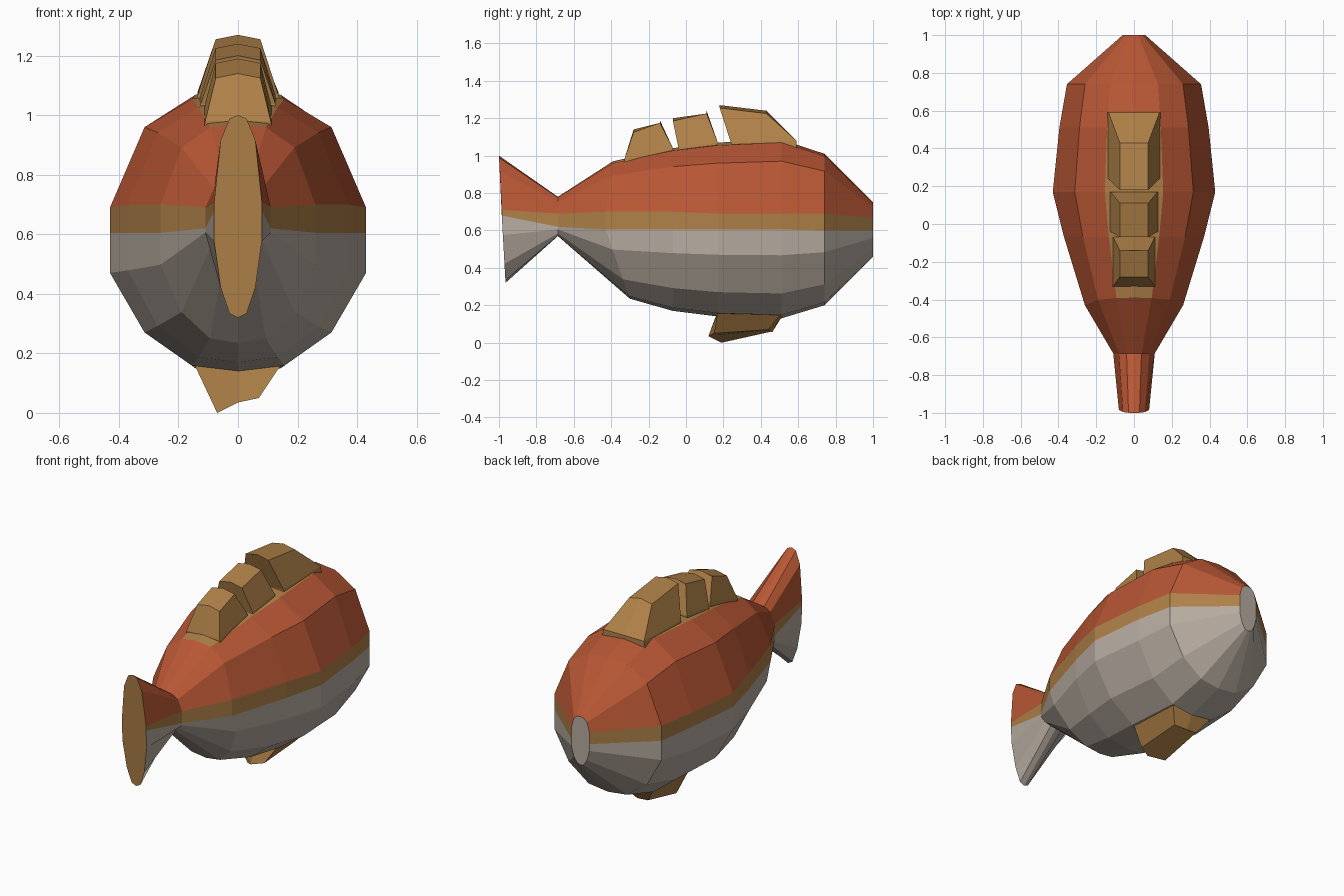
import bpy, bmesh

if "Cube" in bpy.data.objects:
    bpy.data.objects.remove(bpy.data.objects["Cube"])

def material(name, rgb):
    m = bpy.data.materials.new(name)
    m.diffuse_color = (*rgb, 1)
    m.use_nodes = True
    m.node_tree.nodes["Principled BSDF"].inputs["Base Color"].default_value = m.diffuse_color
    return m

RED = material("red", (0.48, 0.095, 0.035))
TAN = material("tan", (0.43, 0.22, 0.065))
PALE = material("pale", (0.47, 0.41, 0.35))

def finish(name, bm, mats):
    bmesh.ops.recalc_face_normals(bm, faces=bm.faces)
    me = bpy.data.meshes.new(name)
    bm.to_mesh(me)
    bm.free()
    for m in mats:
        me.materials.append(m)
    ob = bpy.data.objects.new(name, me)
    bpy.context.collection.objects.link(ob)
    return ob

def loft(bm, rings):
    loops = [[bm.verts.new(p) for p in r] for r in rings]
    n = len(loops[0])
    out = []
    for a, b in zip(loops, loops[1:]):
        out.append([bm.faces.new((a[i], a[(i + 1) % n], b[(i + 1) % n], b[i])) for i in range(n)])
    caps = [bm.faces.new(loops[0]), bm.faces.new(loops[-1])]
    return out, caps

# Right half of the cross-section: (width fraction, height fraction)
UPPER = [(0, 1), (.36, .96), (.73, .71), (1, 0)]
LOWER = [(1, 0), (1, .29), (.73, .72), (.36, .96), (0, 1)]

def section(y_top, y_mid, y_bot, w, top, band_top, band_bot, bottom):
    half = [(w * u, y_mid + (y_top - y_mid) * v, band_top + (top - band_top) * v) for u, v in UPPER]
    half += [(w * u, y_mid + (y_bot - y_mid) * v, band_bot - (band_bot - bottom) * v) for u, v in LOWER]
    return half + [(-x, y, z) for x, y, z in half[-2:0:-1]]

# Body and tail: y at top, middle and bottom, half width, then four heights
SECTIONS = [
    (-1.0, -.985, -.965, .08, 1.0, .71, .68, .32),
    (-.685, -.685, -.685, .11, .78, .69, .62, .57),
    (-.39, -.43, -.30, .26, .97, .70, .605, .235),
    (-.07, -.07, -.07, .37, 1.04, .70, .605, .17),
    (.17, .17, .17, .43, 1.07, .69, .605, .14),
    (.51, .51, .51, .395, 1.085, .69, .605, .13),
    (.74, .74, .74, .355, 1.01, .69, .60, .20),
    (1.0, 1.0, 1.0, .06, .75, .67, .60, .46),
]
bm = bmesh.new()
strips, caps = loft(bm, [section(*s) for s in SECTIONS])
for k, strip in enumerate(strips):
    n = len(strip)
    for i, f in enumerate(strip):
        j = min(i, n - 1 - i)
        f.material_index = 0 if j < 3 else (1 if j == 3 else 2)
        if j == 0 and 2 <= k <= 4:
            f.material_index = 1
caps[0].material_index = 1
caps[1].material_index = 2
finish("fish_body", bm, [RED, TAN, PALE])

# Dorsal fin blades: base and tip corners in side view (y, z), base half width
BLADES = [
    ((.24, 1.07), (.18, 1.27), (.43, 1.24), (.59, 1.08), .145),
    ((-.04, 1.04), (-.07, 1.20), (.11, 1.24), (.17, 1.07), .135),
    ((-.33, .98), (-.28, 1.14), (-.14, 1.19), (-.07, 1.04), .12),
]
for k, (b0, t0, t1, b1, w) in enumerate(BLADES):
    bm = bmesh.new()
    rings = []
    for (y0, z0), (y1, z1), hw, crown in (((b0[0], b0[1] - .06), (b1[0], b1[1] - .06), w, 0),
                                          (b0, b1, w - .01, 0), (t0, t1, .075, .015)):
        rings.append([(-hw, y0, z0 - crown), (0, y0, z0), (hw, y0, z0 - crown),
                      (hw, y1, z1 - crown), (0, y1, z1), (-hw, y1, z1 - crown)])
    loft(bm, rings)
    finish(f"dorsal_fin_{k + 1}", bm, [TAN])

# Belly fin, swept back and slightly lopsided
bm = bmesh.new()
loft(bm, [
    [(-.15, .17, .17), (0, .17, .16), (.15, .17, .17), (.15, .52, .17), (0, .52, .15), (-.15, .52, .17)],
    [(-.07, .19, 0), (0, .12, .035), (.07, .15, .05), (.07, .44, .07), (0, .46, .055), (-.07, .46, .06)],
])
finish("belly_fin", bm, [TAN])
